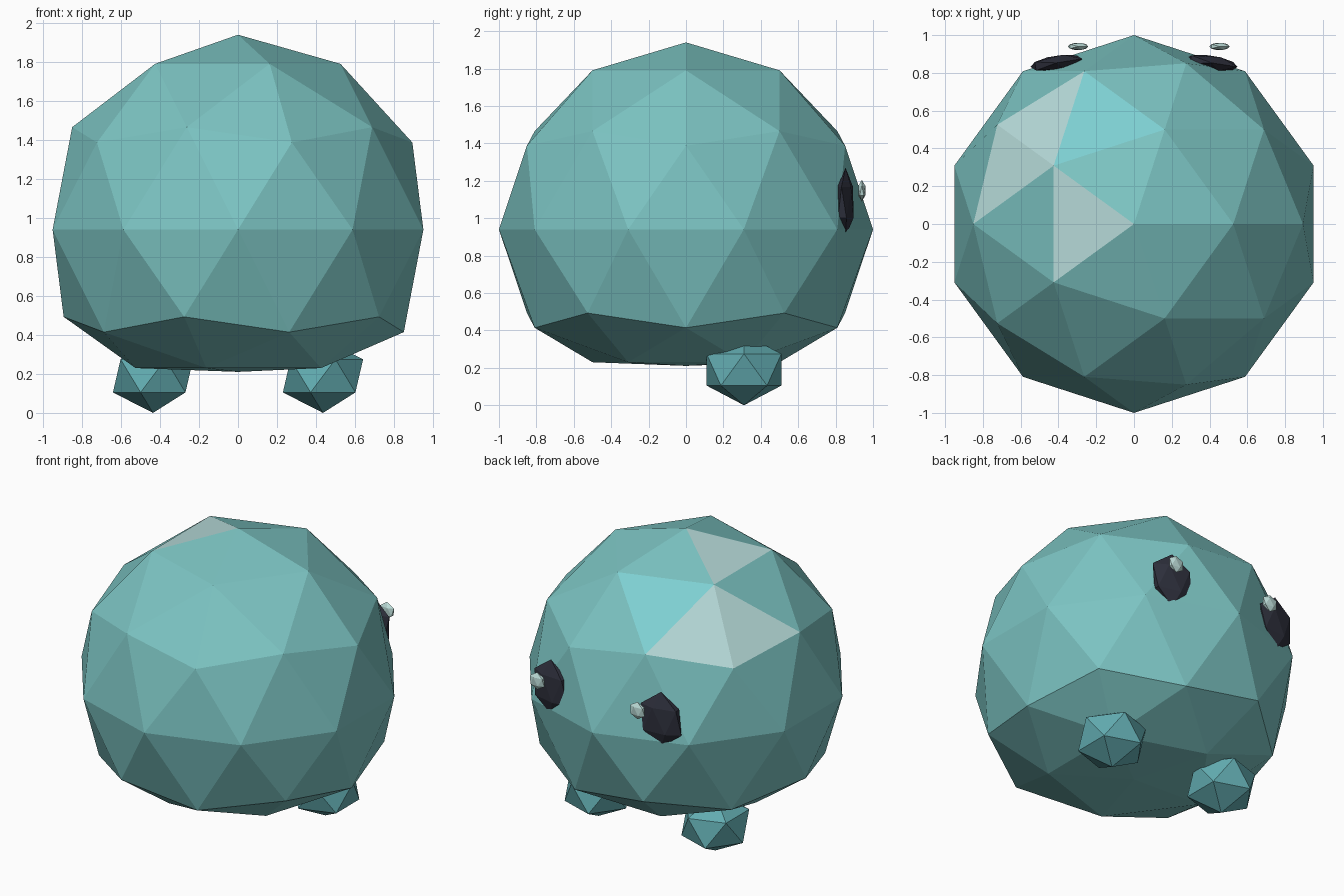
import bpy, math
from mathutils import Vector

if "Cube" in bpy.data.objects:
    bpy.data.objects.remove(bpy.data.objects["Cube"])


def material(name, rgb):
    m = bpy.data.materials.new(name)
    m.diffuse_color = (*rgb, 1)
    m.use_nodes = True
    m.node_tree.nodes["Principled BSDF"].inputs["Base Color"].default_value = m.diffuse_color
    return m


TEAL = material("teal", (0.20, 0.55, 0.54))
PALE = material("pale patch", (0.46, 0.69, 0.68))
CYAN = material("bright cyan", (0.205, 0.62, 0.64))
FOOT = material("deep teal", (0.122, 0.41, 0.435))
DARK = material("dark slate", (0.028, 0.03, 0.047))
GLINT = material("glint", (0.52, 0.74, 0.71))


def ball(name, mat, loc, scale, subdivisions=1, yaw=0):
    """Faceted, stretched icosphere."""
    bpy.ops.mesh.primitive_ico_sphere_add(
        subdivisions=subdivisions, radius=1, location=loc, rotation=(0, 0, yaw))
    ob = bpy.context.object
    ob.name = name
    ob.scale = scale
    ob.data.materials.append(mat)
    return ob


# Body with a flattened belly
body = ball("body", TEAL, (0, 0, 0.94), (1, 1, 1), 2)
for v in body.data.vertices:
    if v.co.z < -0.6:
        v.co.z = -0.71 + (v.co.z + 0.85) * 0.13

# Coloured facets on the back left of the body
body.data.materials.append(PALE)
body.data.materials.append(CYAN)
patches = [((-0.28, 0.0, 0.90), 1), ((-0.67, 0.28, 0.61), 1),
           ((-0.47, 0.55, 0.61), 1), ((-0.175, 0.54, 0.74), 2)]
for target, slot in patches:
    face = min(body.data.polygons, key=lambda p: (p.center - Vector(target)).length)
    face.material_index = slot

# Feet, eyes and eye glints on both sides
for side, label, glint_x in ((-1, "left", -0.296), (1, "right", 0.4525)):
    ball(f"{label}_foot", FOOT, (side * 0.436, 0.31, 0.19), (0.23, 0.235, 0.19))
    ball(f"{label}_eye", DARK, (side * 0.411, 0.853, 1.085),
         (0.155, 0.043, 0.185), yaw=-side * math.radians(9))
    ball(f"{label}_eye_glint", GLINT, (glint_x, 0.94, 1.147), (0.06, 0.022, 0.058))
